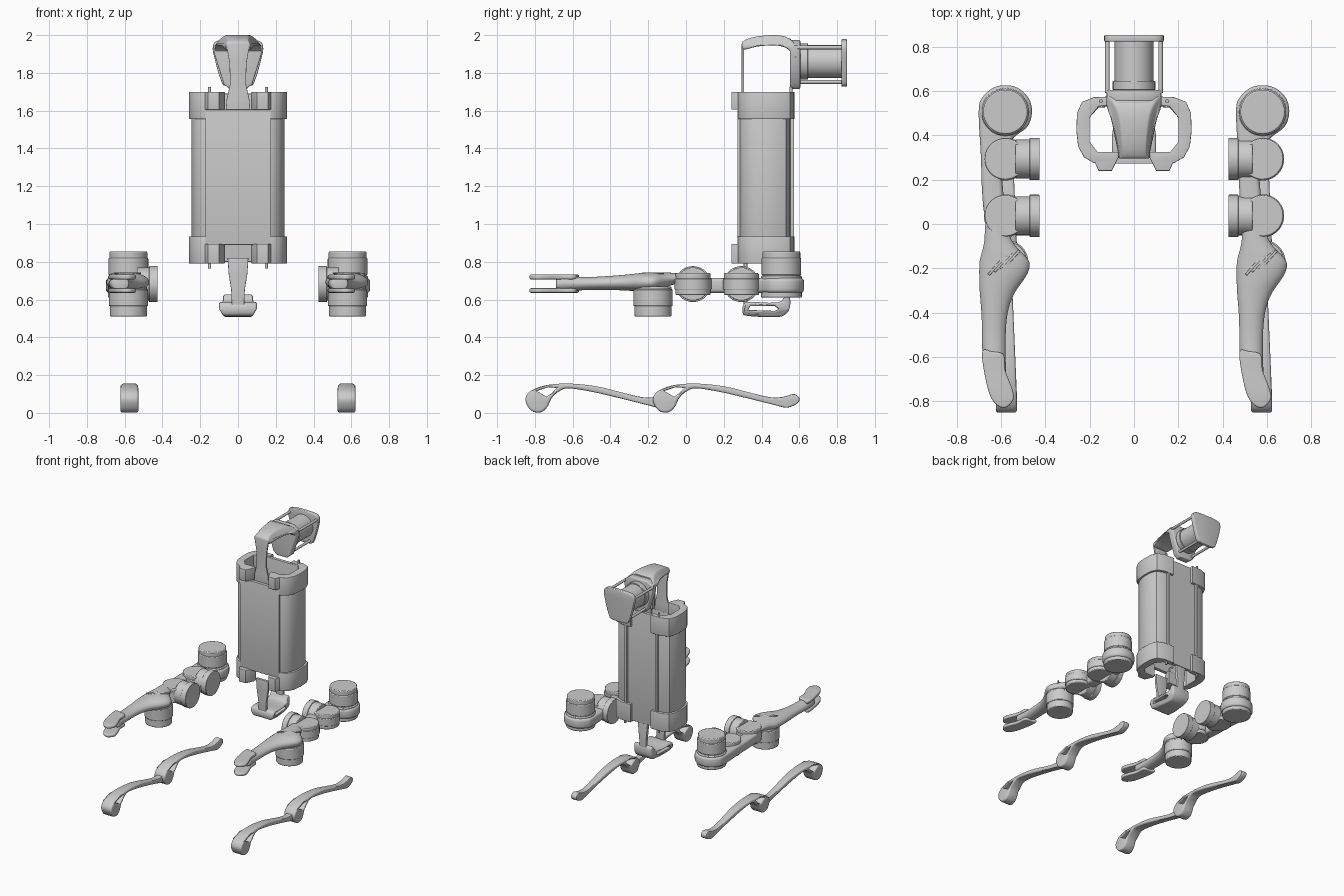
import bpy, bmesh, math
from mathutils import Matrix, Vector

cube = bpy.data.objects.get("Cube")
if cube:
    bpy.data.objects.remove(cube, do_unlink=True)

grey = bpy.data.materials.new("light grey")
grey.use_nodes = True
grey.diffuse_color = (0.6, 0.6, 0.6, 1)
grey.node_tree.nodes["Principled BSDF"].inputs["Base Color"].default_value = (0.6, 0.6, 0.6, 1)

AXES = {  # local z is the extrusion axis
    "X": Matrix(((0, 0, 1, 0), (1, 0, 0, 0), (0, 1, 0, 0), (0, 0, 0, 1))),
    "Y": Matrix(((1, 0, 0, 0), (0, 0, -1, 0), (0, 1, 0, 0), (0, 0, 0, 1))),
    "Z": Matrix.Identity(4),
}


def finish(name, bm, angle=35):
    bmesh.ops.remove_doubles(bm, verts=bm.verts, dist=0.0002)
    bmesh.ops.recalc_face_normals(bm, faces=bm.faces)
    mesh = bpy.data.meshes.new(name)
    bm.to_mesh(mesh)
    bm.free()
    mesh.materials.clear()
    mesh.materials.append(grey)
    mesh.shade_smooth()
    mesh.set_sharp_from_angle(angle=math.radians(angle))
    ob = bpy.data.objects.new(name, mesh)
    bpy.context.collection.objects.link(ob)
    return ob


def rounded(pts, steps=5):
    """Closed Catmull-Rom outline through the points."""
    p = [Vector(q) for q in pts]
    out = []
    for i in range(len(p)):
        a, b, c, d = (p[(i + k - 1) % len(p)] for k in range(4))
        for s in range(steps):
            t = s / steps
            out.append(b + (c - a) * t / 2 + (2 * a - 5 * b + 4 * c - d) * t * t / 2
                       + (3 * b - a - 3 * c + d) * t ** 3 / 2)
    return out


def prism(name, pts, axis, lo, hi, holes=(), bevel=0.004, warp=None):
    """Filled outline extruded from lo to hi, with optional holes and vertex warp."""
    cu = bpy.data.curves.new(name, "CURVE")
    cu.dimensions, cu.fill_mode = "2D", "BOTH"
    cu.extrude = (hi - lo) / 2 - bevel
    cu.bevel_depth, cu.bevel_resolution, cu.offset = bevel, 2, -bevel
    for loop in (pts, *holes):
        sp = cu.splines.new("POLY")
        sp.points.add(len(loop) - 1)
        for point, q in zip(sp.points, loop):
            point.co = (q[0], q[1], 0, 1)
        sp.use_cyclic_u = True
    tmp = bpy.data.objects.new(name, cu)
    bpy.context.collection.objects.link(tmp)
    dg = bpy.context.evaluated_depsgraph_get()
    dg.update()
    mesh = bpy.data.meshes.new_from_object(tmp.evaluated_get(dg))
    bpy.data.objects.remove(tmp)
    bm = bmesh.new()
    bm.from_mesh(mesh)
    bpy.data.meshes.remove(mesh)
    mid = (lo + hi) / 2 * (-1 if axis == "Y" else 1)
    bm.transform(AXES[axis] @ Matrix.Translation((0, 0, mid)))
    if warp:
        for v in bm.verts:
            v.co = warp(v.co)
    return finish(name, bm)


def box(name, x, y, z):
    return prism(name, [(x[0], y[0]), (x[1], y[0]), (x[1], y[1]), (x[0], y[1])], "Z", *z, bevel=0.003)


def cylinder(name, centre, r, length, axis="Z"):
    bm = bmesh.new()
    bmesh.ops.create_cone(bm, cap_ends=True, segments=40, radius1=r, radius2=r, depth=length,
                          matrix=Matrix.Translation(centre) @ AXES[axis])
    ob = finish(name, bm)
    mod = ob.modifiers.new("soft edge", "BEVEL")
    mod.width, mod.segments = min(r, length) * 0.06, 2
    return ob


def loft(name, rings, n=16):
    """Elliptical rings along y: (y, x, x radius, z, z radius)."""
    bm = bmesh.new()
    loops = [[bm.verts.new((x + rx * math.cos(2 * math.pi * k / n), y, z + rz * math.sin(2 * math.pi * k / n)))
              for k in range(n)] for y, x, rx, z, rz in rings]
    for a, b in zip(loops, loops[1:]):
        for k in range(n):
            bm.faces.new((a[k], a[(k + 1) % n], b[(k + 1) % n], b[k]))
    bm.faces.new(loops[0])
    bm.faces.new(loops[-1][::-1])
    ob = finish(name, bm, 80)
    ob.modifiers.new("smooth", "SUBSURF").levels = 2
    return ob


def mirror(pts, s):
    return [(x * s, y) for x, y in pts]


def both(half):
    return half + [(-x, y) for x, y in reversed(half)]


# Torso: hollow side shells with end caps, mounting tabs, front and back plates
shell = [(.13, .555), (.18, .55), (.225, .53), (.245, .48), (.247, .42), (.238, .36), (.215, .31), (.17, .285),
         (.12, .285), (.12, .315), (.16, .32), (.2, .37), (.2, .48), (.16, .525), (.13, .525)]
cap = [(.09, .575), (.18, .572), (.235, .55), (.257, .5), (.26, .42), (.252, .35), (.225, .3), (.18, .275),
       (.09, .28), (.09, .315), (.16, .32), (.2, .37), (.2, .48), (.16, .53), (.09, .535)]
tab = [(.18, .285), (.16, .24), (.1, .24), (.07, .3), (.07, .325), (.17, .325)]
for s, side in ((-1, "right"), (1, "left")):
    prism(side + "_shell", mirror(shell, s), "Z", .92, 1.57)
    for end, z, tz in (("lower", (.79, .935), (.79, .895)), ("upper", (1.555, 1.7), (1.605, 1.7))):
        prism(f"{side}_{end}_cap", mirror(cap, s), "Z", *z)
        prism(f"{side}_{end}_tab", mirror(tab, s), "Z", *tz)
    box(side + "_back_rail", sorted((.125 * s, .145 * s)), (.53, .572), (.8, 1.69))
    for z in (.78, 1.71):
        cylinder(side + "_pin", (.15 * s, .555, z), .008, .03)
box("front_plate", (-.172, .172), (.272, .3), (.89, 1.605))
box("back_plate", (-.13, .13), (.53, .555), (.8, 1.69))

# Neck strip and hooked head cover
prism("neck_strip", both([(.065, 1.6), (.06, 1.66), (.042, 1.74), (.045, 1.85), (.062, 1.95)]), "Y", .295, .308,
      bevel=.002)


def head_taper(v):
    w = (.068 + .055 * min(1, max(0, (v.y - .31) / .22))) / .12
    return Vector((v.x * w * (1 - max(0, v.z - 1.945) * 7), v.y, v.z))


prism("head_cover", rounded([(.3, 1.93), (.3, 1.965), (.36, 1.99), (.46, 2.0), (.53, 1.99), (.575, 1.955), (.6, 1.9),
                             (.575, 1.88), (.54, 1.925), (.48, 1.945), (.38, 1.94), (.32, 1.925)]),
      "X", -.12, .12, bevel=.01, warp=head_taper)
box("head_slot", (-.07, .07), (.53, .555), (1.975, 1.982))
mask = both([(.045, 1.715), (.075, 1.74), (.1, 1.82), (.125, 1.9), (.122, 1.945), (.08, 1.975)])
prism("head_back", mask, "Y", .55, .605, bevel=.008)

# Rear drum with end plate and spacer rods
cylinder("rear_drum", (0, .715, 1.86), .088, .23, "Y")
cylinder("drum_collar", (0, .625, 1.86), .096, .04, "Y")
prism("rear_plate", rounded(both([(.06, 1.73), (.09, 1.76), (.125, 1.88), (.132, 1.945), (.09, 1.975)]), 3),
      "Y", .822, .853, bevel=.006)
for s in (-1, 1):
    cylinder("upper_rod", (.12 * s, .71, 1.935), .01, .24, "Y")
    cylinder("lower_rod", (.06 * s, .71, 1.752), .01, .24, "Y")

# Pelvis struts and looped foot block
prism("front_strut", both([(.032, .55), (.036, .65), (.05, .74), (.055, .82)]), "Y", .305, .325, bevel=.003)
prism("back_strut", both([(.03, .56), (.03, .66), (.045, .82)]), "Y", .525, .55, bevel=.003)
prism("pelvis_foot", rounded([(.3, .53), (.33, .513), (.48, .507), (.53, .525), (.55, .56), (.55, .61), (.53, .625),
                              (.5, .59), (.44, .583), (.34, .588), (.305, .575)]), "X", -.1, .1, bevel=.012,
      holes=[[(.33, .545), (.34, .565), (.47, .565), (.49, .55), (.47, .54)]],
      warp=lambda v: Vector((v.x * (1 - max(0, .55 - v.z) * 6) * (.75 + .25 * min(1, (.56 - v.y) * 6)), v.y, v.z)))

# Limbs: the same part on each side, only the side motors face inward
arm = [(-.12, .51), (-.1, .575), (-.04, .62), (.04, .62), (.1, .575), (.12, .51), (.1, .44), (.03, .38), (-.015, .28),
       (-.01, .15), (.0, .03), (-.04, -.02), (-.09, .03), (-.105, .15), (-.11, .3)]
thigh = [(.08, -.01, .02, .715, .012), (.055, -.03, .045, .715, .022), (0, -.045, .05, .715, .026),
         (-.07, -.035, .058, .712, .03), (-.12, -.02, .085, .7, .045), (-.16, -.003, .116, .693, .052),
         (-.2, -.003, .118, .692, .053), (-.25, -.015, .105, .691, .05), (-.31, -.04, .078, .69, .043),
         (-.4, -.05, .058, .688, .038), (-.5, -.052, .054, .685, .034), (-.6, -.052, .054, .684, .038),
         (-.67, -.045, .05, .684, .042), (-.69, -.04, .046, .684, .04)]
prong = [(-.105, -.58), (-.06, -.575), (-.008, -.59), (.0, -.66), (.03, -.74), (.037, -.79), (.0, -.828),
         (-.045, -.81), (-.08, -.74)]
shank = [(-.06, .065), (-.045, .105), (0, .132), (.07, .15), (.18, .155), (.32, .14), (.45, .108), (.56, .083),
         (.63, .085), (.685, .1), (.715, .08), (.705, .05), (.65, .028), (.59, .04), (.45, .075), (.3, .11),
         (.17, .13), (.12, .115), (.08, .08), (.055, .03), (.02, .003), (-.03, .012)]
shank_hole = [(0, .116), (.06, .136), (.105, .132), (.08, .105), (.052, .085)]

for s, side in ((-1, "right"), (1, "left")):
    cx = .58 * s

    def shift(pts):
        return [(x + cx, y) for x, y in pts]

    # Shoulder drum and link
    prism(side + "_link", rounded(shift(arm)), "Z", .635, .715, bevel=.02)
    cylinder(side + "_base_cup", (cx, .505, .668), .108, .115)
    cylinder(side + "_base_drum", (cx, .505, .78), .1, .15)
    cylinder(side + "_base_collar", (cx, .505, .775), .105, .09)

    # Paired joint motors
    for y in (.293, .037):
        cylinder(side + "_joint_motor", (cx, y, .682), .093, .115)
        cylinder(side + "_joint_rim", (cx, y, .682), .097, .06)
        cylinder(side + "_side_motor", (cx - .085 * s, y, .682), .088, .08, "X")
        cylinder(side + "_side_motor_rim", (cx - .132 * s, y, .682), .095, .045, "X")

    # Forearm with drum below, grip ribs and clevis
    loft(side + "_forearm", [(y, x + cx, rx, z, rz) for y, x, rx, z, rz in thigh])
    cylinder(side + "_forearm_drum", (cx, -.175, .59), .098, .16)
    cylinder(side + "_forearm_collar", (cx, -.175, .61), .104, .09)
    for k in range(4):
        rib = box(side + "_grip_rib", (-.045, .045), (-.006, .006), (-.004, .004))
        rib.rotation_euler.z = math.radians(48)
        rib.location = (cx - .045 + .026 * k, -.195 + .014 * k, .74)
    for z in ((.636, .66), (.707, .732)):
        prism(side + "_clevis_prong", rounded(shift(prong)), "Z", *z, bevel=.008)

    # Two curved shanks in line
    for part, y0 in (("front", -.79), ("rear", -.115)):
        prism(f"{side}_{part}_shank", rounded([(y + y0, z) for y, z in shank], 4), "X", -.048, .048, bevel=.012,
              holes=[[(y + y0, z) for y, z in shank_hole]],
              warp=lambda v: Vector((v.x * (1 - .45 * min(1, max(0, v.y - y0) / .5)) + cx - .005 * s, v.y, v.z)))
